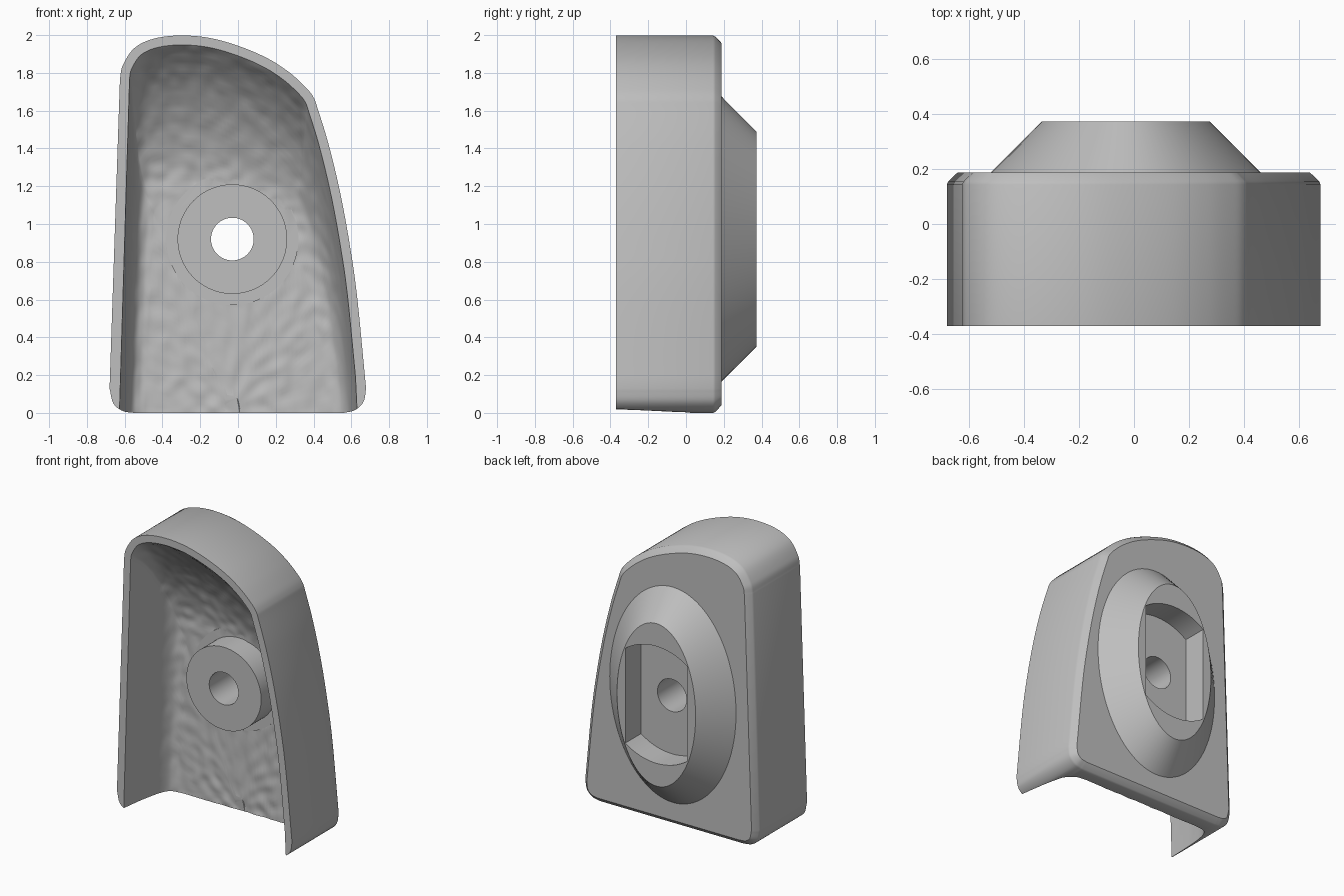
import bpy, bmesh, math
from mathutils import Vector, noise

if "Cube" in bpy.data.objects:
    bpy.data.objects.remove(bpy.data.objects["Cube"])

grey = bpy.data.materials.new("plain grey")
grey.use_nodes = True
grey.diffuse_color = (0.52, 0.52, 0.52, 1)
grey.node_tree.nodes["Principled BSDF"].inputs["Base Color"].default_value = grey.diffuse_color

CX, CZ = -0.03, 0.92  # axis of the screw hole


def curve(points, steps=8):
    """Smooth open curve through the points."""
    p = [Vector(q) for q in points]
    p = [2 * p[0] - p[1]] + p + [2 * p[-1] - p[-2]]
    out = []
    for a, b, c, d in zip(p, p[1:], p[2:], p[3:]):
        for i in range(steps):
            t = i / steps
            out.append(0.5 * (2 * b + (c - a) * t + (2 * a - 5 * b + 4 * c - d) * t**2
                              + (3 * b - a - 3 * c + d) * t**3))
    return out + [p[-2]]


def inset(loop, d):
    """Move a clockwise loop inward."""
    out = []
    for i, p in enumerate(loop):
        e = (loop[(i + 1) % len(loop)] - loop[i - 1]).normalized()
        out.append(p + Vector((e.y, -e.x)) * d)
    return out


def loft(name, rings, bumps=0):
    """Join rings given as (y, loop of x/z points) and close both ends."""
    bm = bmesh.new()
    rows = []
    for y, loop in rings:
        row = []
        for p in loop:
            n = noise.noise(Vector((p.x, y, p.y)) * 15) * bumps if y > -0.36 else 0
            row.append(bm.verts.new((p.x, y + n, p.y)))
        rows.append(row)
    for a, b in zip(rows, rows[1:]):
        for i in range(len(a)):
            j = (i + 1) % len(a)
            bm.faces.new((a[i], a[j], b[j], b[i]))
    bm.faces.new(rows[0])
    bm.faces.new(rows[-1])
    bmesh.ops.recalc_face_normals(bm, faces=bm.faces)
    mesh = bpy.data.meshes.new(name)
    bm.to_mesh(mesh)
    bm.free()
    mesh.materials.append(grey)
    ob = bpy.data.objects.new(name, mesh)
    bpy.context.collection.objects.link(ob)
    return ob


def ellipse(rx, rz, n=96):
    return [Vector((CX + rx * math.cos(k * math.tau / n), CZ + rz * math.sin(k * math.tau / n)))
            for k in range(n)]


def combine(target, tool, operation):
    tool.hide_render = True
    mod = target.modifiers.new(operation, 'BOOLEAN')
    mod.operation, mod.object, mod.solver = operation, tool, 'EXACT'
    bpy.context.view_layer.objects.active = target
    bpy.ops.object.modifier_apply(modifier=mod.name)
    bpy.data.objects.remove(tool)


# Outer shell: lopsided arch with a softened chamfer round the back
arch = curve([(-0.625, 1.77), (-0.61, 1.84), (-0.55, 1.93), (-0.45, 1.98), (-0.31, 1.998),
              (-0.15, 1.985), (0.01, 1.94), (0.16, 1.875), (0.275, 1.8), (0.36, 1.722),
              (0.4, 1.67), (0.422, 1.61), (0.48, 1.42), (0.54, 1.17), (0.59, 0.9),
              (0.63, 0.62), (0.678, 0.13)])
right_foot = curve([(0.678, 0.13), (0.665, 0.06), (0.62, 0.015), (0.56, 0)], 5)
left_foot = curve([(-0.55, 0), (-0.61, 0.01), (-0.66, 0.05), (-0.68, 0.13)], 5)
outline = arch[:-1] + right_foot + left_foot
body = loft("bumper_body", [(-0.37, outline), (0.143, outline), (0.156, inset(outline, 0.006)),
                            (0.188, inset(outline, 0.04))])

# Scooped cavity, open at the front and the bottom
rim = inset(arch, 0.05)[1:-1]
left_side = [Vector((-0.637, -0.3)).lerp(rim[0], k / 40) for k in range(40)]
right_side = [rim[-1].lerp(Vector((0.645, -0.3)), k / 8) for k in range(1, 9)]
rim = left_side + rim + right_side
profile = curve([(-0.37, 1, 1), (-0.25, 0.985, 0.945), (-0.13, 0.965, 0.87), (-0.03, 0.935, 0.78),
                 (0.03, 0.89, 0.7), (0.055, 0.83, 0.645), (0.061, 0.76, 0.585)], 6)
profile += [Vector((0.061, 0.76 * k / 24, 0.585 * k / 24)) for k in range(23, 1, -1)]
rings = [(-0.5, rim)]
rings += [(y, [Vector((CX + (p.x - CX) * sx, p.y * sz)) for p in rim]) for y, sx, sz in profile]
combine(body, loft("cavity_cutter", rings, 0.009), 'DIFFERENCE')

# Oval tapered boss on the back
combine(body, loft("back_boss", [(0.12, ellipse(0.49, 0.755)), (0.188, ellipse(0.49, 0.755)),
                                 (0.372, ellipse(0.305, 0.57))]), 'UNION')

# Round screw post inside, on a shallow pad
combine(body, loft("post_pad", [(0.055, ellipse(0.35, 0.35)), (0.14, ellipse(0.35, 0.35))]), 'UNION')
combine(body, loft("screw_post", [(-0.115, ellipse(0.29, 0.29)), (0.13, ellipse(0.29, 0.29))]), 'UNION')

# Nut pocket: flat sides and rounded ends
half = math.asin(0.24 / 0.41)
pocket = []
for side in (1, -1):
    for k in range(17):
        a = half * (1 - k / 8)
        pocket.append(Vector((CX + side * 0.41 * math.sin(a), CZ + side * 0.41 * math.cos(a))))
combine(body, loft("pocket_cutter", [(0.198, pocket), (0.5, pocket)]), 'DIFFERENCE')

# Screw hole
hole = ellipse(0.113, 0.113, 64)
combine(body, loft("hole_cutter", [(-0.6, hole), (0.6, hole)]), 'DIFFERENCE')

bpy.ops.object.select_all(action='DESELECT')
body.select_set(True)
bpy.context.view_layer.objects.active = body
bpy.ops.object.shade_smooth_by_angle(angle=math.radians(30))
